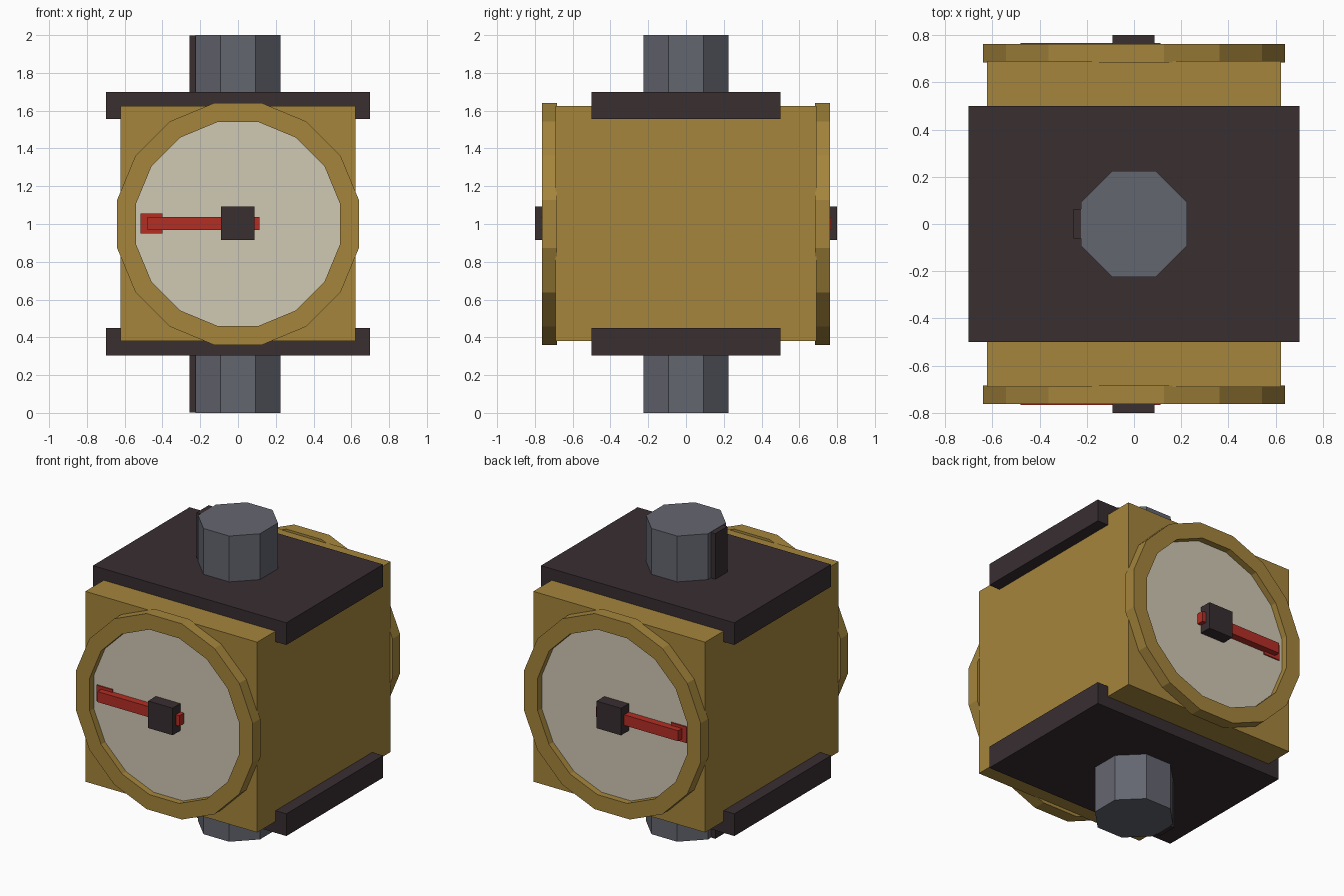
import bpy, bmesh, math
from mathutils import Matrix

if "Cube" in bpy.data.objects:
    bpy.data.objects.remove(bpy.data.objects["Cube"])


def material(name, r, g, b):
    lin = [((c / 255 + 0.055) / 1.055) ** 2.4 for c in (r, g, b)]
    m = bpy.data.materials.new(name)
    m.diffuse_color = (*lin, 1)
    m.use_nodes = True
    m.node_tree.nodes["Principled BSDF"].inputs["Base Color"].default_value = m.diffuse_color
    return m


BRASS = material("brass", 165, 133, 60)
IVORY = material("ivory", 208, 200, 180)
DARK = material("dark_iron", 56, 46, 48)
STEEL = material("steel_grey", 100, 102, 112)
RED = material("red", 180, 46, 36)


def finish(name, bm, mat):
    bmesh.ops.recalc_face_normals(bm, faces=bm.faces)
    me = bpy.data.meshes.new(name)
    bm.to_mesh(me)
    bm.free()
    me.materials.append(mat)
    ob = bpy.data.objects.new(name, me)
    bpy.context.collection.objects.link(ob)
    return ob


def box(name, x, y, z, mat):
    bm = bmesh.new()
    bmesh.ops.create_cube(bm, size=1)
    for v in bm.verts:
        v.co = [lo + (c + 0.5) * (hi - lo) for c, (lo, hi) in zip(v.co, (x, y, z))]
    return finish(name, bm, mat)


def prism(name, sides, apothem, depth, matrix, mat):
    bm = bmesh.new()
    r = apothem / math.cos(math.pi / sides)
    bmesh.ops.create_cone(bm, cap_ends=True, segments=sides, radius1=r, radius2=r, depth=depth)
    bm.transform(matrix @ Matrix.Rotation(math.pi / sides, 4, 'Z'))
    return finish(name, bm, mat)


def ring(name, sides, r_in, r_out, y0, y1, mat):
    # rectangular section swept round the y axis, flats on the axes
    bm = bmesh.new()
    loops = []
    for i in range(sides):
        a = (i + 0.5) * 2 * math.pi / sides
        k = 1 / math.cos(math.pi / sides)
        loops.append([bm.verts.new((r * k * math.cos(a), y, 1 + r * k * math.sin(a)))
                      for r, y in ((r_in, y0), (r_out, y0), (r_out, y1), (r_in, y1))])
    for i in range(sides):
        a, b = loops[i], loops[(i + 1) % sides]
        for j in range(4):
            k = (j + 1) % 4
            bm.faces.new((a[j], a[k], b[k], b[j]))
    return finish(name, bm, mat)


def span(s, a, b):
    return tuple(sorted((s * a, s * b)))


# Housing
box("housing", (-0.622, 0.622), (-0.69, 0.69), (0.38, 1.625), BRASS)

# Plates, pipe stubs and their side keys, bottom and top
for end, z_plate, z_pipe in (("bottom", (0.305, 0.45), (0, 0.40)),
                             ("top", (1.555, 1.70), (1.60, 2.0))):
    box(end + "_plate", (-0.70, 0.70), (-0.50, 0.50), z_plate, DARK)
    mid = Matrix.Translation((0, 0, sum(z_pipe) / 2))
    prism(end + "_pipe", 8, 0.224, z_pipe[1] - z_pipe[0], mid, STEEL)
    box(end + "_pipe_key", (-0.257, -0.20), (-0.062, 0.064),
        (z_pipe[0] + 0.002, z_pipe[1] - 0.002), DARK)

# Dials on the front and back
for side, s in (("front", -1), ("back", 1)):
    ring(side + "_dial_rim", 16, 0.54, 0.64, s * 0.683, s * 0.762, BRASS)
    place = Matrix.Translation((0, s * 0.70, 1)) @ Matrix.Rotation(math.pi / 2, 4, 'X')
    prism(side + "_dial_face", 16, 0.54, 0.04, place, IVORY)
    box(side + "_dial_mark", (-0.515, -0.40), span(s, 0.715, 0.728), (0.95, 1.055), RED)
    box(side + "_needle", (-0.48, 0.113), span(s, 0.72, 0.767), (0.968, 1.037), RED)
    box(side + "_knob", (-0.09, 0.087), span(s, 0.71, 0.80), (0.915, 1.092), DARK)
